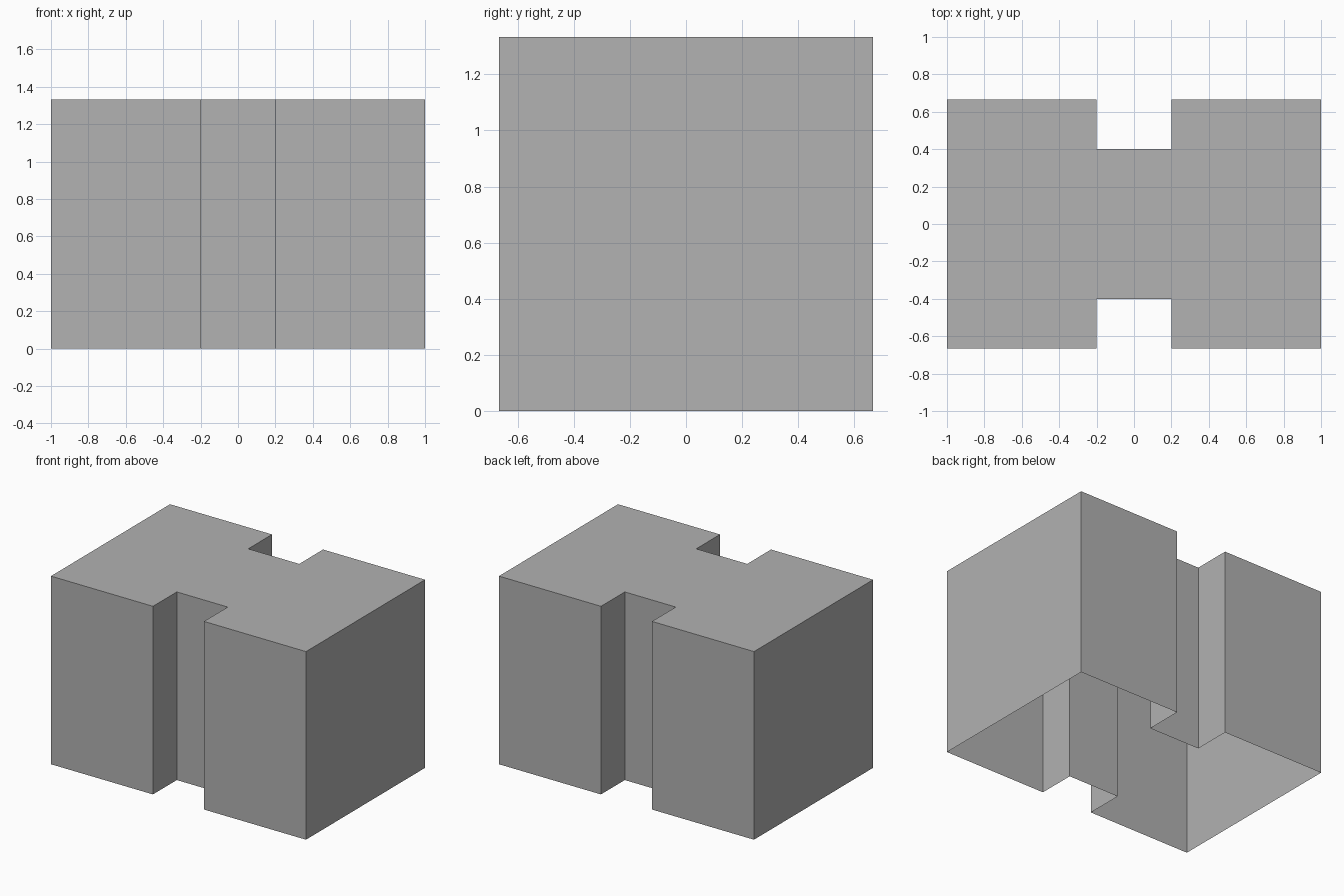
import bpy
import bmesh
from mathutils import Vector

cube = bpy.data.objects.get("Cube")
if cube:
    bpy.data.objects.remove(cube, do_unlink=True)

HALF_X, HALF_Y, HEIGHT = 1.0, 2 / 3, 4 / 3
NOTCH_X, NOTCH_Y = 0.2, 0.4

# Plain grey finish
grey = bpy.data.materials.new("plain_grey")
grey.use_nodes = True
color = (0.445, 0.445, 0.445, 1)
grey.diffuse_color = color
grey.node_tree.nodes["Principled BSDF"].inputs["Base Color"].default_value = color

# H-shaped outline: the front half, then the same turned half a circle
front = [(-HALF_X, -HALF_Y), (-NOTCH_X, -HALF_Y), (-NOTCH_X, -NOTCH_Y),
         (NOTCH_X, -NOTCH_Y), (NOTCH_X, -HALF_Y), (HALF_X, -HALF_Y)]
outline = front + [(-x, -y) for x, y in front]

# Roof with thin walls, open underneath
bm = bmesh.new()
floor = bm.faces.new([bm.verts.new((x, y, 0)) for x, y in outline])
roof = bmesh.ops.extrude_face_region(bm, geom=[floor], use_keep_orig=True)
roof_verts = [v for v in roof["geom"] if isinstance(v, bmesh.types.BMVert)]
bmesh.ops.translate(bm, verts=roof_verts, vec=Vector((0, 0, HEIGHT)))
bmesh.ops.recalc_face_normals(bm, faces=bm.faces)
open_side = [f for f in bm.faces if f.calc_center_median().z < 0.01]
bmesh.ops.delete(bm, geom=open_side, context="FACES_ONLY")

mesh = bpy.data.meshes.new("notched_shell")
bm.to_mesh(mesh)
bm.free()
mesh.materials.append(grey)
shell = bpy.data.objects.new("notched_shell", mesh)
bpy.context.collection.objects.link(shell)
